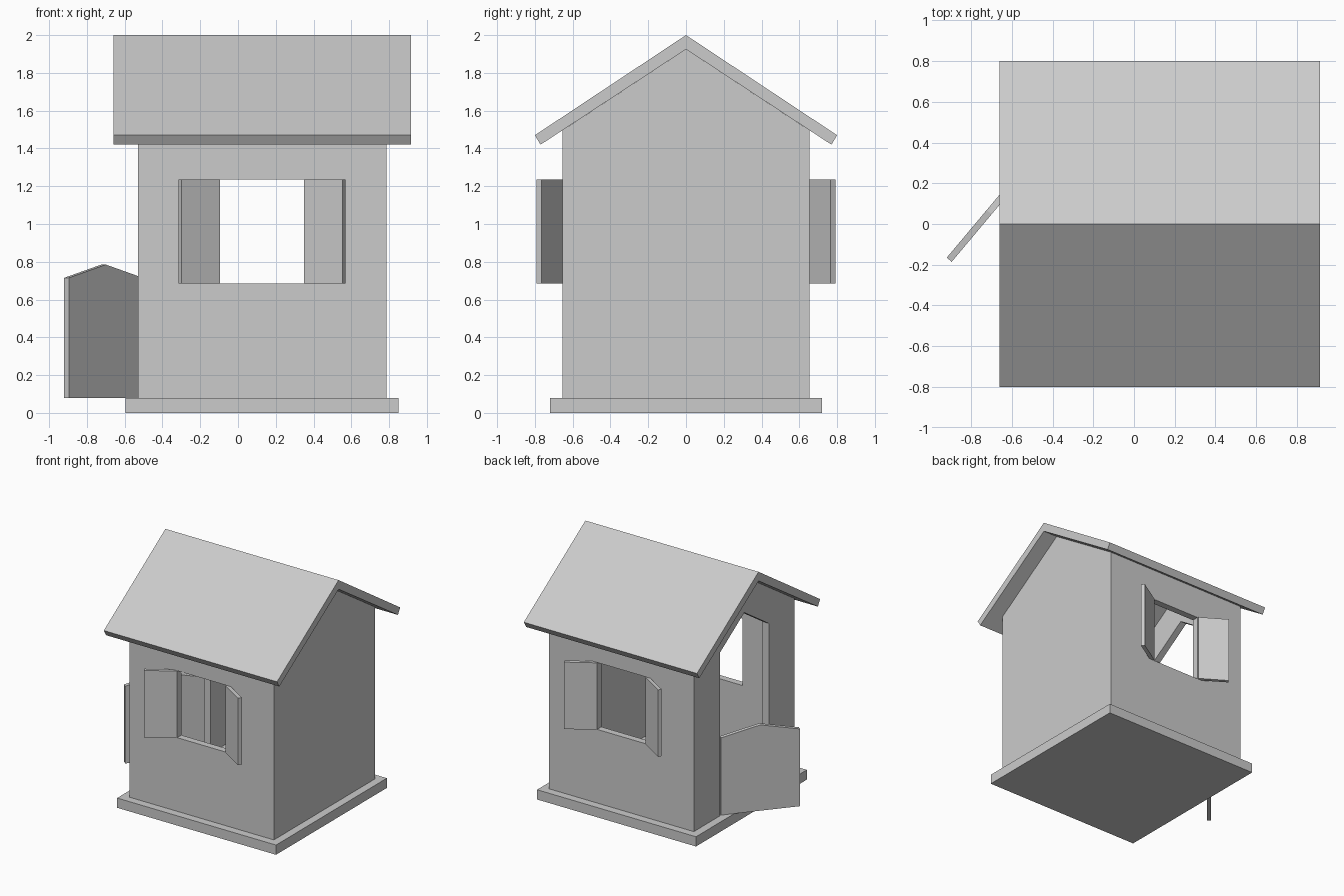
import bpy, bmesh
from math import radians
from mathutils import Matrix

if "Cube" in bpy.data.objects:
    bpy.data.objects.remove(bpy.data.objects["Cube"], do_unlink=True)

grey = bpy.data.materials.new("plain grey")
grey.use_nodes = True
grey.diffuse_color = (0.6, 0.6, 0.6, 1)
grey.node_tree.nodes["Principled BSDF"].inputs["Base Color"].default_value = (0.6, 0.6, 0.6, 1)


def place(x, y, angle=0, z=0):
    return Matrix.Translation((x, y, z)) @ Matrix.Rotation(radians(angle), 4, "Z")


def prism(name, profile, depth, matrix):
    """Upright (u, z) profile pushed along local +y, then placed by the matrix."""
    bm = bmesh.new()
    face = bm.faces.new([bm.verts.new((u, 0, z)) for u, z in profile])
    ext = bmesh.ops.extrude_face_region(bm, geom=[face])["geom"]
    moved = [v for v in ext if isinstance(v, bmesh.types.BMVert)]
    bmesh.ops.translate(bm, verts=moved, vec=(0, depth, 0))
    bm.transform(matrix)
    bmesh.ops.recalc_face_normals(bm, faces=bm.faces)
    mesh = bpy.data.meshes.new(name)
    bm.to_mesh(mesh)
    bm.free()
    mesh.materials.append(grey)
    obj = bpy.data.objects.new(name, mesh)
    bpy.context.collection.objects.link(obj)
    return obj


def rect(u0, u1, z0, z1):
    return [(u0, z0), (u1, z0), (u1, z1), (u0, z1)]


def gabled(half, low, eave, peak):
    return [(-half, low), (half, low), (half, eave), (0, peak), (-half, eave)]


def cut(target, cutter):
    cutter.hide_render = True
    mod = target.modifiers.new("opening", "BOOLEAN")
    mod.operation = "DIFFERENCE"
    mod.solver = "EXACT"
    mod.object = cutter
    bpy.context.view_layer.objects.active = target
    bpy.ops.object.modifier_apply(modifier=mod.name)
    bpy.data.objects.remove(cutter, do_unlink=True)


FLOOR = 0.08
CX = 0.1275               # centre of the house in x
SILL, LINTEL = 0.685, 1.235
WIN = 0.2225              # half width of the windows

# Floor slab
prism("floor_slab", rect(-0.595, 0.85, 0, FLOOR), 1.44, place(0, -0.72))

# Hollow gabled walls with a doorway and two facing windows
walls = prism("walls", gabled(0.655, FLOOR, 1.495, 1.925), 1.315, place(0.785, 0, 90))
cut(walls, prism("room_cutter", rect(-0.6, 0.6, 0, 3), 1.205, place(0.73, 0, 90)))
cut(walls, prism("door_cutter", gabled(0.318, 0, 1.42, 1.63), 0.3, place(-0.4, 0, 90)))
cut(walls, prism("window_cutter", rect(CX - WIN, CX + WIN, SILL, LINTEL), 2, place(0, -1)))

# Roof: one bent slab
roof = [(-0.8, 1.47), (-0.77, 1.42), (0, 1.925), (0.77, 1.42), (0.8, 1.47), (0, 2)]
prism("roof", roof, 1.575, place(0.915, 0, 90))

# Half-height door standing open
door = [(0, FLOOR), (0.61, FLOOR), (0.61, 0.715), (0.305, 0.785), (0, 0.715)]
prism("door", door, 0.032, place(-0.528, 0.302, 230))

# Shutters: one shape mirrored to both sides of both windows
hinge = place(-0.1115 - CX, -0.638, 212)
for side, sx in (("right", 1), ("left", -1)):
    for end, sy in (("front", 1), ("back", -1)):
        mirror = Matrix.Translation((CX, 0, 0)) @ Matrix.Diagonal((sx, sy, 1, 1))
        prism(f"{end}_{side}_shutter", rect(0, 0.24, SILL, LINTEL), 0.03, mirror @ hinge)
